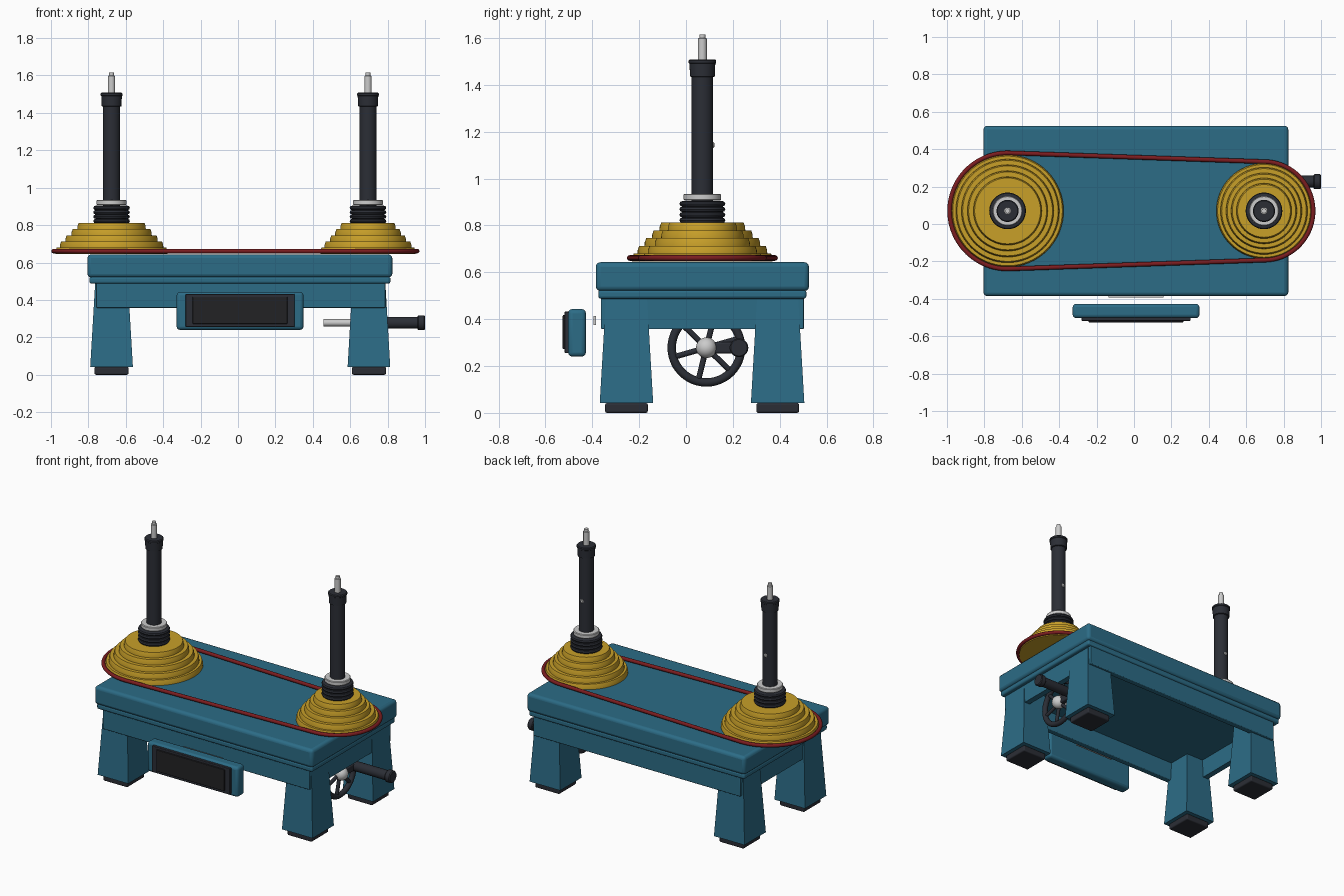
import bpy, bmesh, math
from mathutils import Vector, Matrix

if "Cube" in bpy.data.objects:
    bpy.data.objects.remove(bpy.data.objects["Cube"])

CX, CY = 0.01, 0.07          # centre of the machine body
XL, XR = -0.676, 0.695       # spindle positions


def mat(name, c):
    m = bpy.data.materials.new(name)
    m.diffuse_color = (*c, 1)
    m.use_nodes = True
    m.node_tree.nodes["Principled BSDF"].inputs["Base Color"].default_value = m.diffuse_color
    return m


TEAL = mat("teal_paint", (0.025, 0.15, 0.24))
GOLD = mat("brass", (0.58, 0.35, 0.022))
RED = mat("red_rubber", (0.2, 0.012, 0.014))
DARK = mat("dark_metal", (0.024, 0.027, 0.036))
SCREEN = mat("dark_glass", (0.016, 0.016, 0.018))


def finish(name, bm, m=None, smooth=True, bevel=0):
    bmesh.ops.recalc_face_normals(bm, faces=bm.faces)
    me = bpy.data.meshes.new(name)
    bm.to_mesh(me)
    bm.free()
    ob = bpy.data.objects.new(name, me)
    bpy.context.collection.objects.link(ob)
    if m:
        me.materials.append(m)
    if bevel:
        b = ob.modifiers.new("bevel", 'BEVEL')
        b.width, b.segments = bevel, 3
    if smooth:
        bpy.ops.object.select_all(action='DESELECT')
        ob.select_set(True)
        bpy.context.view_layer.objects.active = ob
        bpy.ops.object.shade_smooth_by_angle(angle=math.radians(35))
    return ob


def box(name, lo, hi, m=None, bevel=0, top=1.0):
    """Box from corner to corner; top scales the upper face for a taper."""
    lo, hi = Vector(lo), Vector(hi)
    c, s = (lo + hi) / 2, hi - lo
    bm = bmesh.new()
    bmesh.ops.create_cube(bm, size=1)
    for v in bm.verts:
        k = top if v.co.z > 0 else 1
        v.co = Vector((v.co.x * s.x * k, v.co.y * s.y * k, v.co.z * s.z)) + c
    return finish(name, bm, m, bevel > 0, bevel)


def lathe(name, profile, loc, m=None, axis='Z', seg=48):
    """Spin (radius, height) points round an axis, closing both ends."""
    bm = bmesh.new()
    rings = []
    for r, z in profile:
        rings.append([bm.verts.new((r * math.cos(2 * math.pi * i / seg),
                                    r * math.sin(2 * math.pi * i / seg), z)) for i in range(seg)])
    for a, b in zip(rings, rings[1:]):
        for i in range(seg):
            j = (i + 1) % seg
            bm.faces.new((a[i], a[j], b[j], b[i]))
    bm.faces.new(rings[0])
    bm.faces.new(rings[-1])
    rot = {'Z': Matrix(), 'X': Matrix.Rotation(math.pi / 2, 4, 'Y'),
           'Y': Matrix.Rotation(-math.pi / 2, 4, 'X')}[axis]
    bmesh.ops.transform(bm, matrix=Matrix.Translation(loc) @ rot, verts=bm.verts)
    return finish(name, bm, m)


def tube(name, pts, radius, m, res=4):
    """Closed round tube along points."""
    cu = bpy.data.curves.new(name, 'CURVE')
    cu.dimensions = '3D'
    cu.bevel_depth, cu.bevel_resolution = radius, res
    sp = cu.splines.new('POLY')
    sp.points.add(len(pts) - 1)
    for p, q in zip(sp.points, pts):
        p.co = (*q, 1)
    sp.use_cyclic_u = True
    cu.materials.append(m)
    ob = bpy.data.objects.new(name, cu)
    bpy.context.collection.objects.link(ob)
    return ob


# Table top, lip and hollow apron
box("table_top", (-0.805, -0.385, 0.52), (0.825, 0.525, 0.643), TEAL, 0.02)
box("table_lip", (-0.795, -0.374, 0.487), (0.815, 0.514, 0.525), TEAL, 0.012)
x0, x1, y0, y1, t = -0.757, 0.788, -0.363, 0.503, 0.04
box("apron_front", (x0, y0, 0.358), (x1, y0 + t, 0.49), TEAL, 0.005)
box("apron_back", (x0, y1 - t, 0.358), (x1, y1, 0.49), TEAL, 0.005)
box("apron_left", (x0, y0 + t, 0.358), (x0 + t, y1 - t, 0.49), TEAL)
box("apron_right", (x1 - t, y0 + t, 0.358), (x1, y1 - t, 0.49), TEAL)

# Tapered legs with rubber feet
for sx, lx in (("left", -0.676), ("right", 0.70)):
    for sy, ly in (("front", -0.254), ("back", 0.391)):
        box(f"{sy}_{sx}_leg", (lx - .114, ly - .114, 0.042), (lx + .114, ly + .114, 0.49), TEAL, 0, 0.77)
        box(f"{sy}_{sx}_foot", (lx - .091, ly - .091, 0), (lx + .091, ly + .091, 0.042), DARK, 0.008)

# Control panel and the small plate behind it
box("panel_housing", (-0.328, -0.503, 0.24), (0.35, -0.427, 0.443), TEAL, 0.018)
box("panel_frame", (-0.28, -0.518, 0.255), (0.302, -0.495, 0.432), DARK, 0.004)
box("panel_screen", (-0.243, -0.526, 0.272), (0.264, -0.51, 0.417), SCREEN, 0.003)
box("apron_plate", (-0.136, -0.394, 0.375), (0.158, -0.384, 0.414))

# Stepped pulleys and spindles
for side, sx, radii in (("left", XL, (.30, .277, .247, .215, .183)),
                        ("right", XR, (.255, .233, .203, .176, .148))):
    prof = [(0.03, 0.646)]
    for i, r in enumerate(radii):
        z = 0.646 + i * 0.0332
        prof += [(r, z), (r - 0.001, z + 0.016), (r - 0.007, z + 0.0332)]
    prof.append((0.03, 0.812))
    lathe(f"{side}_pulley", prof, (sx, CY, 0), GOLD, seg=64)
    # Ribbed collar
    prof = [(0.05, 0.808)]
    for i in range(4):
        z = 0.81 + i * 0.0235
        prof += [(.085, z), (.094, z + .003), (.098, z + .0115), (.094, z + .020), (.085, z + .0235)]
    prof.append((0.04, 0.904))
    lathe(f"{side}_collar", prof, (sx, CY, 0), DARK)
    lathe(f"{side}_washer", [(.04, .907), (.076, .907), (.08, .911), (.08, .931), (.076, .935), (.04, .935)],
          (sx, CY, 0))
    lathe(f"{side}_shaft", [(.046, .89), (.046, 1.45)], (sx, CY, 0), DARK)
    lathe(f"{side}_shaft_cap", [(.046, 1.433), (.053, 1.436), (.055, 1.49), (.059, 1.493),
                                (.059, 1.503), (.054, 1.508)], (sx, CY, 0), DARK)
    lathe(f"{side}_shaft_tip", [(.019, 1.5), (.019, 1.597), (.013, 1.6), (.013, 1.615)], (sx, CY, 0), seg=24)
    lathe(f"{side}_shaft_screw", [(.012, .035), (.012, .048), (.008, .051)], (sx, CY, 1.143), None, 'Y', 16)

# Belt around both pulleys along the outer tangents
rl, rr = 0.31, 0.263
a = math.acos((rl - rr) / (XR - XL))
pts = []
for i in range(49):
    th = a + (2 * math.pi - 2 * a) * i / 48
    pts.append((XL + rl * math.cos(th), CY + rl * math.sin(th), 0.661))
for i in range(49):
    th = -a + 2 * a * i / 48
    pts.append((XR + rr * math.cos(th), CY + rr * math.sin(th), 0.661))
tube("drive_belt", pts, 0.012, RED)

# Hand wheel with axle, spokes and crank handle
WX, WY, WZ, R = 0.70, 0.087, 0.278, 0.148
rim = [(WX, WY + R * math.cos(i * math.pi / 24), WZ + R * math.sin(i * math.pi / 24)) for i in range(48)]
tube("wheel_rim", rim, 0.018, DARK)
bm = bmesh.new()
for k in range(6):
    rot = Matrix.Rotation(math.radians(16 + 60 * k), 4, 'X') @ Matrix.Translation((0, 0.085, 0))
    mtx = Matrix.Translation((WX, WY, WZ)) @ rot @ Matrix.Rotation(math.pi / 2, 4, 'X')
    bmesh.ops.create_cone(bm, cap_ends=True, segments=12, radius1=0.012, radius2=0.012, depth=0.13, matrix=mtx)
finish("wheel_spokes", bm, DARK)
bm = bmesh.new()
bmesh.ops.create_uvsphere(bm, u_segments=32, v_segments=16, radius=0.044,
                          matrix=Matrix.Translation((WX + 0.01, WY, WZ)))
finish("wheel_hub", bm)
lathe("wheel_axle", [(.019, .457), (.019, .70)], (0, WY, WZ), None, 'X', 24)
box("crank_arm", (WX - 0.01, WY, WZ - 0.024), (WX + 0.025, WY + R, WZ + 0.024), DARK, 0.008)
lathe("crank_handle", [(.026, .69), (.032, .72), (.032, .96), (.036, .961), (.040, .966), (.040, .994), (.035, 1.0)],
      (0, 0.226, WZ), DARK, 'X', 32)
